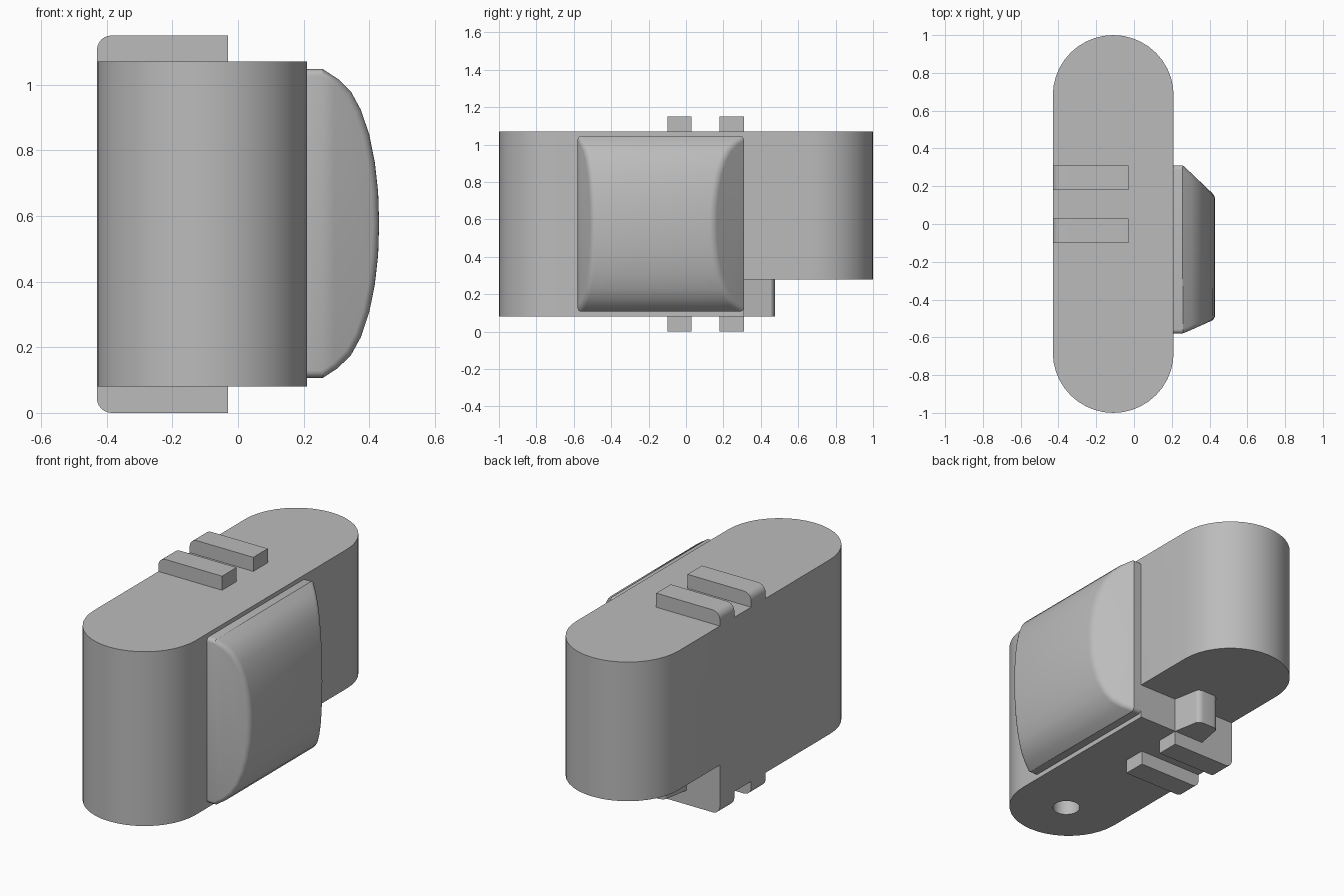
import bpy, bmesh, math
from mathutils import Vector

if "Cube" in bpy.data.objects:
    bpy.data.objects.remove(bpy.data.objects["Cube"])

grey = bpy.data.materials.new("plain_grey")
grey.use_nodes = True
grey.diffuse_color = (0.5, 0.5, 0.5, 1)
grey.node_tree.nodes["Principled BSDF"].inputs["Base Color"].default_value = (0.5, 0.5, 0.5, 1)


def finish(name, bm):
    bmesh.ops.recalc_face_normals(bm, faces=bm.faces)
    mesh = bpy.data.meshes.new(name)
    bm.to_mesh(mesh)
    bm.free()
    mesh.materials.append(grey)
    obj = bpy.data.objects.new(name, mesh)
    bpy.context.collection.objects.link(obj)
    return obj


def select_only(obj):
    bpy.ops.object.select_all(action='DESELECT')
    obj.select_set(True)
    bpy.context.view_layer.objects.active = obj


def smooth(obj, degrees=30):
    select_only(obj)
    bpy.ops.object.shade_smooth_by_angle(angle=math.radians(degrees))


def prism(name, points, lo, hi, axis="z"):
    """Extrude an outline: (x, y) along z, or (x, z) along y."""
    bm = bmesh.new()
    place = (lambda a, b, h: (a, b, h)) if axis == "z" else (lambda a, b, h: (a, h, b))
    face = bm.faces.new([bm.verts.new(place(a, b, lo)) for a, b in points])
    moved = bmesh.ops.extrude_face_region(bm, geom=[face])["geom"]
    verts = [v for v in moved if isinstance(v, bmesh.types.BMVert)]
    bmesh.ops.translate(bm, verts=verts, vec=Vector(place(0, 0, hi - lo)))
    return finish(name, bm)


def arc(cx, cy, r, start, end, steps):
    angles = [math.radians(start + (end - start) * i / steps) for i in range(steps + 1)]
    return [(cx + r * math.cos(a), cy + r * math.sin(a)) for a in angles]


def cut(obj, cutter):
    cutter.hide_render = True
    mod = obj.modifiers.new("cut", 'BOOLEAN')
    mod.operation, mod.solver, mod.object = 'DIFFERENCE', 'EXACT', cutter
    select_only(obj)
    bpy.ops.object.modifier_apply(modifier=mod.name)
    bpy.data.objects.remove(cutter)


# Body: long rounded block
CX, R, END = -0.11, 0.32, 0.68
BASE, TOP = 0.08, 1.07
body = prism("body", arc(CX, END, R, 0, 180, 20) + arc(CX, -END, R, 180, 360, 20), BASE, TOP)

# Step under the back end, leaving a small rounded tab
step = [(0.5, 0.31), (-0.03, 0.31)]
step += arc(-0.09, 0.435, 0.04, 35, 90, 5) + arc(-0.16, 0.435, 0.04, 90, 145, 5)
step += [(-0.22, 0.31), (-0.7, 0.31), (-0.7, 1.2), (0.5, 1.2)]
cut(body, prism("step_cutter", step, -0.1, 0.28))

# Blind hole in the underside near the front
cut(body, prism("hole_cutter", arc(CX, -0.70, 0.073, 0, 345, 23), -0.1, 0.28))
smooth(body)

# Pairs of ribs above and below, rounded at the outer corner
for level, edge, sign in (("top", TOP, 1), ("bottom", BASE, -1)):
    outline = [(-0.03, 0), (-0.03, 0.08)] + arc(-0.385, 0.035, 0.045, 90, 180, 6) + [(-0.43, 0)]
    outline = [(x, edge + sign * z) for x, z in outline]
    for label, y in (("front", -0.10), ("back", 0.18)):
        smooth(prism(f"{level}_{label}_rib", outline, y, y + 0.13, "y"))

# Side pad: domed profile with two slanted ends
half = [(0.18, 0.47), (0.26, 0.47), (0.305, 0.44), (0.345, 0.40), (0.375, 0.345),
        (0.40, 0.27), (0.417, 0.185), (0.427, 0.095)]
MID = 0.577
profile = [(x, MID - h) for x, h in half] + [(0.43, MID)] + [(x, MID + h) for x, h in reversed(half)]
bm = bmesh.new()
rims = []
for y, slope in ((-0.58, 0.45), (0.31, -0.95)):
    rims.append([bm.verts.new((x, y + slope * max(0, x - 0.26), z)) for x, z in profile])
n = len(profile)
for i in range(n):
    j = (i + 1) % n
    bm.faces.new((rims[0][i], rims[0][j], rims[1][j], rims[1][i]))
soft = []
for rim in rims:
    bm.faces.new((rim[0], rim[1], rim[-2], rim[-1]))
    bm.faces.new(rim[1:-1])
    soft += [bm.edges.get((rim[i], rim[i + 1])) for i in range(n - 1)]
bmesh.ops.recalc_face_normals(bm, faces=bm.faces)
bmesh.ops.bevel(bm, geom=soft, offset=0.022, offset_type='OFFSET', segments=4,
                profile=0.5, affect='EDGES', clamp_overlap=True)
smooth(finish("side_pad", bm), 32)
